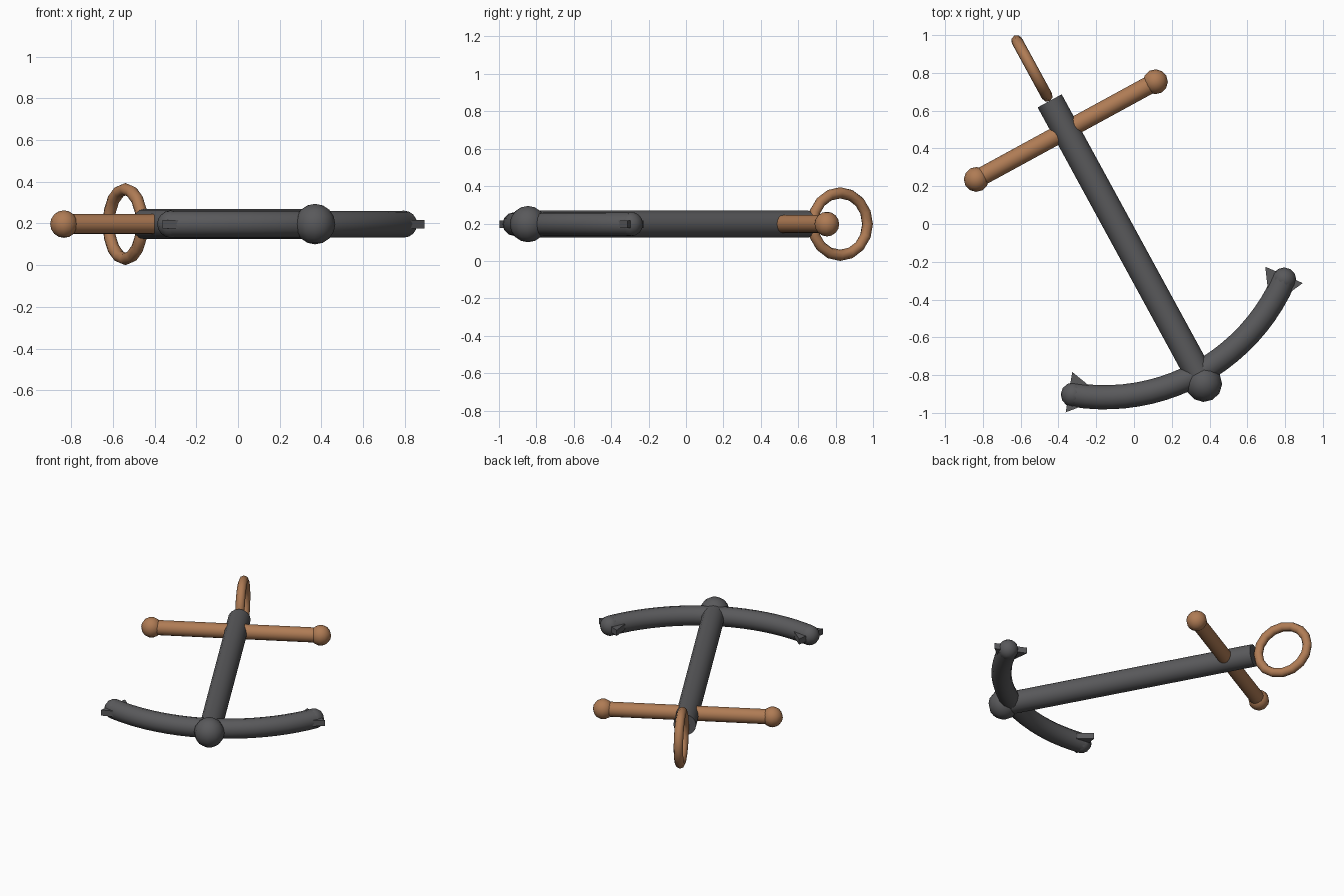
import bpy
import math
from mathutils import Matrix, Vector

if "Cube" in bpy.data.objects:
    bpy.data.objects.remove(bpy.data.objects["Cube"])

# Anchor lies flat, turned about z; local x = across, local y = along the shank
PLACE = (Matrix.Translation((0, 0, 0.197)) @ Matrix.Rotation(math.radians(28.6), 4, 'Z')
         @ Matrix.Translation((-0.08, 0, 0)))


def material(name, rgb):
    m = bpy.data.materials.new(name)
    m.diffuse_color = (*rgb, 1)
    m.use_nodes = True
    m.node_tree.nodes["Principled BSDF"].inputs["Base Color"].default_value = m.diffuse_color
    return m


iron = material("iron", (0.10, 0.10, 0.105))
bronze = material("bronze", (0.43, 0.20, 0.09))


def finish(name, mat, local=Matrix(), angle=40):
    ob = bpy.context.object
    ob.name = name
    ob.data.materials.append(mat)
    bpy.ops.object.shade_smooth_by_angle(angle=math.radians(angle))
    ob.matrix_world = PLACE @ local
    return ob


def rod(name, mat, a, b, r):
    a, b = Vector(a), Vector(b)
    bpy.ops.mesh.primitive_cylinder_add(vertices=16, radius=r, depth=(b - a).length)
    turn = (b - a).to_track_quat('Z', 'Y').to_matrix().to_4x4()
    finish(name, mat, Matrix.Translation((a + b) / 2) @ turn)


def ball(name, mat, pos, r):
    bpy.ops.mesh.primitive_uv_sphere_add(segments=12, ring_count=8, radius=r)
    finish(name, mat, Matrix.Translation(pos))


# Shank and crown
rod("shank", iron, (0, -0.919, 0), (0, 0.786, 0), 0.0725)
ball("crown", iron, (0, -0.919, 0), 0.097)

# Stock with end balls
rod("stock", bronze, (-0.54, 0.607, 0), (0.54, 0.607, 0), 0.048)
for side in (-1, 1):
    ball("stock_ball", bronze, (side * 0.54, 0.607, 0), 0.066)

# Ring standing upright in the plane of the shank
bpy.ops.mesh.primitive_torus_add(major_segments=16, minor_segments=8,
                                 major_radius=0.167, minor_radius=0.03)
finish("ring", bronze, Matrix.Translation((0, 0.982, 0)) @ Matrix.Rotation(math.pi / 2, 4, 'Y'), 60)

# Curved arms: a bevelled arc converted to mesh
R, SWEEP, LOW = 1.038, math.radians(37.8), -0.857
N = 20
curve = bpy.data.curves.new("arms", 'CURVE')
curve.dimensions = '3D'
curve.bevel_depth = 0.064
curve.bevel_resolution = 4
curve.use_fill_caps = True
path = curve.splines.new('POLY')
path.points.add(N)
for i, p in enumerate(path.points):
    t = SWEEP * (2 * i / N - 1)
    p.co = (R * math.sin(t), LOW + R * (1 - math.cos(t)), 0, 1)
arms = bpy.data.objects.new("arms", curve)
bpy.context.collection.objects.link(arms)
bpy.ops.object.select_all(action='DESELECT')
arms.select_set(True)
bpy.context.view_layer.objects.active = arms
bpy.ops.object.convert(target='MESH')
finish("arms", iron)

# Rounded arm tips and triangular flukes
for side in (-1, 1):
    ball("arm_tip", iron, (side * R * math.sin(SWEEP), LOW + R * (1 - math.cos(SWEEP)), 0), 0.065)
    bpy.ops.mesh.primitive_cylinder_add(vertices=3, radius=0.125, depth=0.04)
    # first vertex of the triangle points along +y; aim it inward along the arm
    inward = math.atan2(-math.sin(SWEEP), -side * math.cos(SWEEP))
    finish("fluke", iron, Matrix.Translation((side * 0.599, -0.655, 0))
           @ Matrix.Rotation(inward - math.pi / 2, 4, 'Z'))
